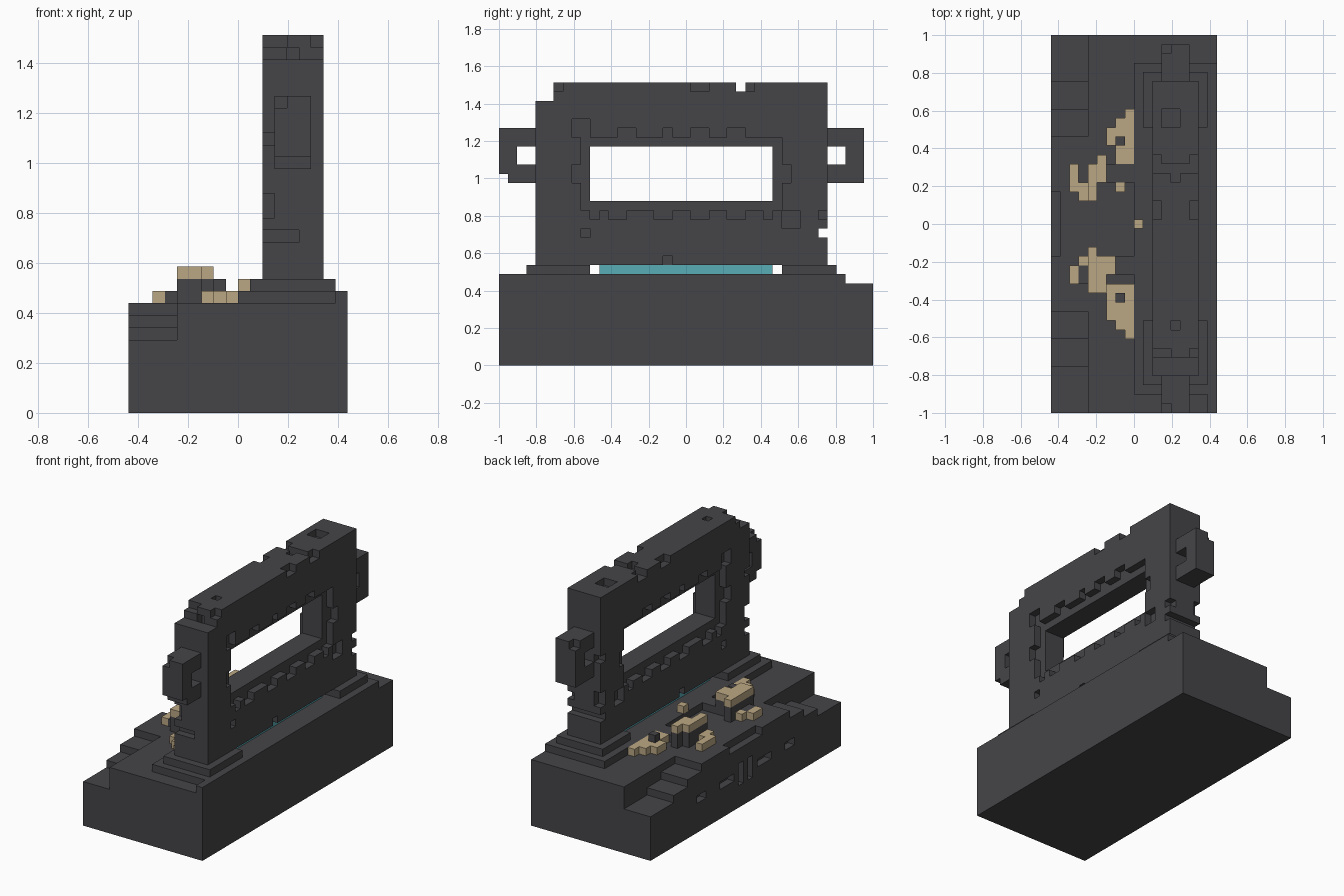
import bpy
from mathutils import Vector

CELL = 2 / 41
ORIGIN = Vector((-9, -20.5, 0))

old = bpy.data.objects.get("Cube")
if old:
    bpy.data.objects.remove(old)


def material(name, r, g, b):
    m = bpy.data.materials.new(name)
    m.use_nodes = True
    m.diffuse_color = (r, g, b, 1)
    m.node_tree.nodes["Principled BSDF"].inputs["Base Color"].default_value = (r, g, b, 1)
    return m


STONE = material("dark stone", 0.06, 0.058, 0.065)
SAND = material("sand", 0.5, 0.39, 0.23)
WATER = material("turquoise", 0.1, 0.42, 0.47)


def box(x0, x1, y0, y1, z0, z1):
    """Cells of a block, as a set."""
    return {(x, y, z) for x in range(x0, x1) for y in range(y0, y1) for z in range(z0, z1)}


def build(name, cells, mat):
    """Mesh the outer faces of a set of cells."""
    verts, faces = {}, []
    for c in cells:
        for axis in range(3):
            for side in (0, 1):
                n = list(c)
                n[axis] += 2 * side - 1
                if tuple(n) in cells:
                    continue
                u, v = (axis + 1) % 3, (axis + 2) % 3
                quad = []
                for du, dv in ((0, 0), (1, 0), (1, 1), (0, 1)):
                    p = list(c)
                    p[axis] += side
                    p[u] += du
                    p[v] += dv
                    quad.append(verts.setdefault(tuple(p), len(verts)))
                faces.append(quad if side else quad[::-1])
    mesh = bpy.data.meshes.new(name)
    mesh.from_pydata([(Vector(p) + ORIGIN) * CELL for p in verts], [], faces)
    mesh.materials.append(mat)
    bpy.context.collection.objects.link(bpy.data.objects.new(name, mesh))


# Base block with stairs rising to a central landing
base = box(0, 18, 0, 41, 0, 9)
for height, reach in ((8, 11), (7, 8), (6, 5)):
    base -= box(0, 4, 0, reach, height, 9) | box(0, 4, 41 - reach, 41, height, 9)
base -= box(0, 1, 17, 24, 8, 9)
# Slots in the stair side
for y0, y1, z0, z1 in ((10, 12, 4, 5), (15, 18, 4, 5), (19, 20, 3, 6)):
    base -= box(0, 1, y0, y1, z0, z1) | box(0, 1, 41 - y1, 41 - y0, z0, z1)
# Rear rim and footing
base |= box(17, 18, 0, 38, 9, 10) | box(9, 17, 2, 38, 9, 10)
build("stair_base", base, STONE)

# Footings under the two pillars
build("front_footing", box(10, 17, 3, 10, 10, 11), STONE)
build("back_footing", box(10, 17, 31, 37, 10, 11), STONE)

# Wall with stepped window
wall = box(11, 16, 4, 36, 10, 31)
wall -= box(11, 16, 10, 30, 18, 24)
wall -= box(11, 16, 10, 31, 10, 11)
wall -= box(11, 16, 4, 6, 29, 31)
wall -= box(11, 16, 26, 27, 30, 31) | box(11, 16, 35, 36, 14, 15)
for x in (11, 15):
    face = lambda y0, y1, z0, z1: box(x, x + 1, y0, y1, z0, z1)
    wall -= face(9, 31, 17, 25)
    # Worn notches below and above the window
    for y0, y1 in ((10, 11), (12, 14), (17, 19), (21, 23), (25, 27), (29, 30)):
        wall -= face(y0, y1, 16, 17)
    for y0, y1 in ((13, 15), (18, 19), (21, 23), (25, 27)):
        wall -= face(y0, y1, 25, 26)
    # Notches beside the window, near the foot and along the top edge
    wall -= face(8, 10, 25, 27) | face(8, 9, 20, 22) | face(31, 32, 20, 22)
    wall -= face(9, 10, 14, 15) | face(31, 33, 15, 17) | face(35, 36, 16, 17)
    wall -= face(18, 19, 11, 12)
    for y0, y1 in ((6, 7), (21, 23), (27, 28)):
        wall -= face(y0, y1, 30, 31)
# Chips in the narrow ends and on the top
for y in (4, 35):
    for x1, z0, z1 in ((12, 22, 23), (12, 16, 18), (14, 14, 15)):
        wall -= box(11, x1, y, y + 1, z0, z1)
wall -= box(13, 14, 6, 7, 28, 30)
for x0, x1, y0, y1 in ((12, 14, 31, 33), (13, 14, 25, 26), (13, 14, 9, 10), (12, 13, 6, 7)):
    wall -= box(x0, x1, y0, y1, 30, 31)
build("window_wall", wall, STONE)

# Looped handles on both ends
front = box(12, 15, 0, 4, 20, 26) - box(12, 15, 2, 4, 22, 24)
front -= box(12, 15, 0, 1, 20, 21) | box(12, 13, 0, 1, 25, 26)
build("front_handle", front, STONE)
back = box(12, 15, 36, 40, 20, 26) - box(12, 15, 36, 38, 22, 24)
back -= box(12, 13, 39, 40, 25, 26)
build("back_handle", back, STONE)

# Turquoise strip under the wall
build("water_strip", box(12, 15, 11, 30, 10, 11), WATER)

# Sand drifts: low tiles, and tops resting on rubble
low = box(9, 10, 20, 21, 10, 11) | box(7, 8, 24, 25, 9, 10)
for x0, x1, y0, y1 in ((8, 9, 27, 33), (7, 8, 27, 32), (6, 7, 29, 31), (2, 3, 24, 27), (3, 4, 23, 25),
                       (8, 9, 8, 14), (7, 8, 9, 14), (6, 7, 10, 14), (2, 3, 14, 16), (3, 4, 16, 17)):
    low |= box(x0, x1, y0, y1, 9, 10)
low -= box(7, 8, 12, 13, 9, 10) | box(7, 8, 29, 30, 9, 10)
top, rubble = set(), set()
for x0, x1, y0, y1 in ((5, 6, 25, 28), (4, 5, 23, 27), (4, 6, 13, 17), (4, 5, 17, 18), (6, 7, 15, 17)):
    top |= box(x0, x1, y0, y1, 11, 12)
    rubble |= box(x0, x1, y0, y1, 9, 11)
rubble |= box(7, 8, 12, 13, 9, 11) | box(7, 8, 29, 30, 9, 11)
rubble |= box(6, 9, 15, 17, 9, 10) | box(6, 9, 25, 27, 9, 10) | box(3, 4, 14, 16, 9, 10)
build("sand_low", low, SAND)
build("sand_top", top, SAND)
build("rubble", rubble, STONE)
